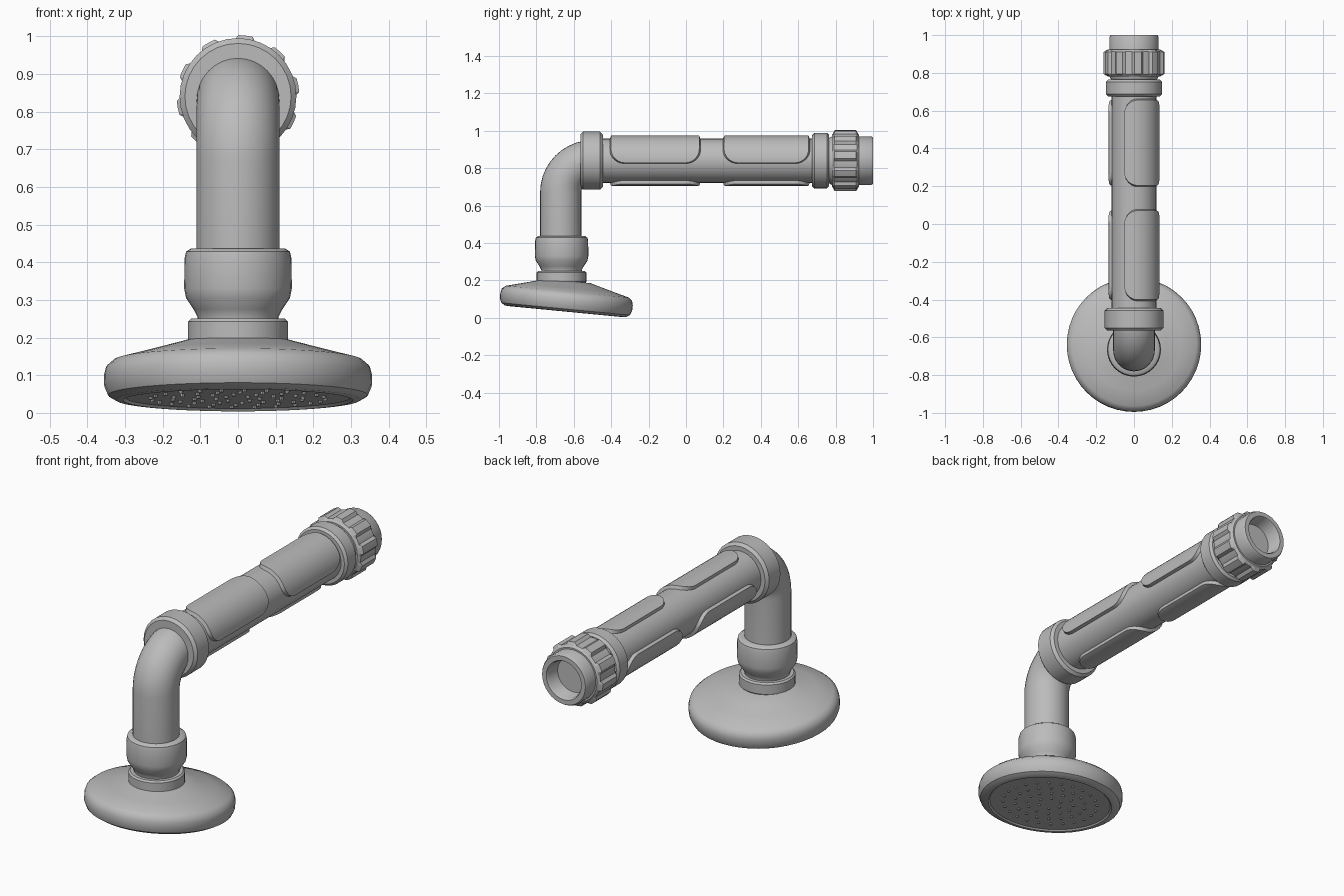
import bpy, bmesh
from math import sin, cos, pi, radians, sqrt
from mathutils import Matrix, Vector

cube = bpy.data.objects.get("Cube")
if cube:
    bpy.data.objects.remove(cube, do_unlink=True)

# One plain grey for the whole fitting
grey = bpy.data.materials.new("grey")
grey.use_nodes = True
COLOUR = (0.5, 0.5, 0.5, 1)
grey.diffuse_color = COLOUR
grey.node_tree.nodes["Principled BSDF"].inputs["Base Color"].default_value = COLOUR

AXIS_Z = 0.84      # height of the handle axis
NECK_Y = -0.665    # position of the upright neck
TILT = radians(-5.5)
HANDLE = Matrix.Translation((0, 0, AXIS_Z)) @ Matrix.Rotation(-pi / 2, 4, "X")
NECK = Matrix.Translation((0, NECK_Y, 0))
HEAD = Matrix.Translation((0, -0.64, 0.085)) @ Matrix.Rotation(TILT, 4, "X")


def finish(name, bm, matrix=Matrix(), angle=35):
    bmesh.ops.recalc_face_normals(bm, faces=bm.faces)
    bm.transform(matrix)
    mesh = bpy.data.meshes.new(name)
    bm.to_mesh(mesh)
    bm.free()
    mesh.materials.append(grey)
    obj = bpy.data.objects.new(name, mesh)
    bpy.context.collection.objects.link(obj)
    bpy.ops.object.select_all(action="DESELECT")
    obj.select_set(True)
    bpy.context.view_layer.objects.active = obj
    bpy.ops.object.shade_smooth_by_angle(angle=radians(angle))
    return obj


def skin(bm, rings):
    """Join successive closed rings of vertices with quads."""
    for a, b in zip(rings, rings[1:]):
        n = len(a)
        for i in range(n):
            j = (i + 1) % n
            bm.faces.new((a[i], a[j], b[j], b[i]))


def lathe(name, profile, matrix, sides=32):
    """Turn (radius, height) points round the local z axis and cap the ends."""
    bm = bmesh.new()
    rings = [[bm.verts.new((r * cos(2 * pi * i / sides), r * sin(2 * pi * i / sides), h))
              for i in range(sides)] for r, h in profile]
    skin(bm, rings)
    bm.faces.new(rings[0])
    bm.faces.new(rings[-1])
    return finish(name, bm, matrix)


def band(name, low, high, radius, bevel, matrix):
    return lathe(name, [(radius - bevel, low), (radius, low + bevel),
                        (radius, high - bevel), (radius - bevel, high)], matrix)


# Shower head: rounded rim, shallow cone on top, recessed spray face
lathe("shower_head", [(0.298, -0.045), (0.305, -0.052), (0.325, -0.05), (0.345, -0.038),
                      (0.355, -0.015), (0.356, 0.015), (0.35, 0.038), (0.33, 0.055),
                      (0.25, 0.076), (0.17, 0.098), (0.12, 0.112)], HEAD, 48)

# Spray nozzles in concentric rings
bm = bmesh.new()
for ring in range(1, 5):
    count = 6 * ring
    for k in range(count):
        a = 2 * pi * k / count + ring
        r = 0.058 * ring
        bmesh.ops.create_cone(bm, cap_ends=True, segments=8, radius1=0.005, radius2=0.008,
                              depth=0.012, matrix=Matrix.Translation((r * cos(a), r * sin(a), -0.046)))
finish("spray_nozzles", bm, HEAD)

# Neck: lower ring and rounded swivel collar
band("neck_ring", 0.185, 0.25, 0.133, 0.008, NECK)
lathe("swivel_collar", [(0.108, 0.22), (0.108, 0.255), (0.118, 0.275), (0.138, 0.305),
                        (0.143, 0.33), (0.142, 0.41), (0.138, 0.428), (0.125, 0.437),
                        (0.1, 0.437)], NECK)

# Elbow pipe: straight neck followed by a quarter bend
bm = bmesh.new()
BEND = 0.17
stations = [(Vector((0, -0.67, z)), 0) for z in (0.3, 0.45)]
for i in range(11):
    t = i * pi / 20
    stations.append((Vector((0, -0.67 + BEND - BEND * cos(t), 0.67 + BEND * sin(t))), t))
rings = []
for centre, t in stations:
    across = Vector((0, cos(t), -sin(t)))
    rings.append([bm.verts.new(centre + 0.11 * (cos(a) * Vector((1, 0, 0)) + sin(a) * across))
                  for a in (2 * pi * k / 32 for k in range(32))])
skin(bm, rings)
bm.faces.new(rings[0])
bm.faces.new(rings[-1])
finish("elbow_pipe", bm)

# Handle: core tube with collars at either end
lathe("handle_tube", [(0.118, -0.5), (0.118, 0.8)], HANDLE)
band("elbow_collar", -0.565, -0.445, 0.155, 0.014, HANDLE)
band("handle_ring", 0.675, 0.765, 0.149, 0.012, HANDLE)


def grip_panel(name, y_mid, half_len, mid_angle):
    """Raised round-cornered pad wrapped on the tube."""
    bm = bmesh.new()
    half_arc, corner, lip, rows = 0.147, 0.085, 0.009, 24

    def edge_row(i, inset, radius):
        w, c = half_arc - inset, corner - inset
        s = -w * cos(pi * i / rows)
        d = min(w - abs(s), c)
        h = half_len - inset - c + sqrt(max(0, c * c - (c - d) ** 2))
        a = radians(mid_angle) + s / 0.134
        return [bm.verts.new((radius * cos(a), y_mid + side * h, AXIS_Z + radius * sin(a)))
                for side in (-1, 1)]

    grid = []
    for i in range(rows + 1):
        low, high = edge_row(i, 0, 0.112), edge_row(i, lip, 0.134)
        grid.append([low[0], high[0], high[1], low[1]])
    for a, b in zip(grid, grid[1:]):
        for k in range(3):
            bm.faces.new((a[k], a[k + 1], b[k + 1], b[k]))
    for row in (grid[0], grid[-1]):
        bm.faces.new(row)
    finish(name, bm)


for place, y_mid, half_len in (("front", -0.165, 0.245), ("rear", 0.43, 0.235)):
    grip_panel(place + "_upper_grip", y_mid, half_len, 54)
    grip_panel(place + "_lower_grip", y_mid, half_len, 234)

# Coupling nut: round body with wide ribs
band("coupling_nut", 0.78, 0.925, 0.15, 0.012, HANDLE)
bm = bmesh.new()
RIBS = 10
for k in range(RIBS):
    loops = []
    for y, r in ((0.785, 0.146), (0.795, 0.163), (0.91, 0.163), (0.92, 0.146)):
        loops.append([])
        for step in range(-2, 3):
            a = 2 * pi * (k + 0.3) / RIBS + step * radians(6.5)
            rad = 0.146 if abs(step) == 2 else r
            loops[-1].append(bm.verts.new((rad * cos(a), y, AXIS_Z + rad * sin(a))))
    for a, b in zip(loops, loops[1:]):
        for i in range(4):
            bm.faces.new((a[i], a[i + 1], b[i + 1], b[i]))
finish("nut_ribs", bm, angle=25)

# Open inlet with a tapered bore
lathe("inlet_socket", [(0.118, 0.76), (0.13, 0.78), (0.13, 0.99), (0.124, 1.0), (0.1, 1.0),
                       (0.094, 0.99), (0.09, 0.93), (0.06, 0.86)], HANDLE)
